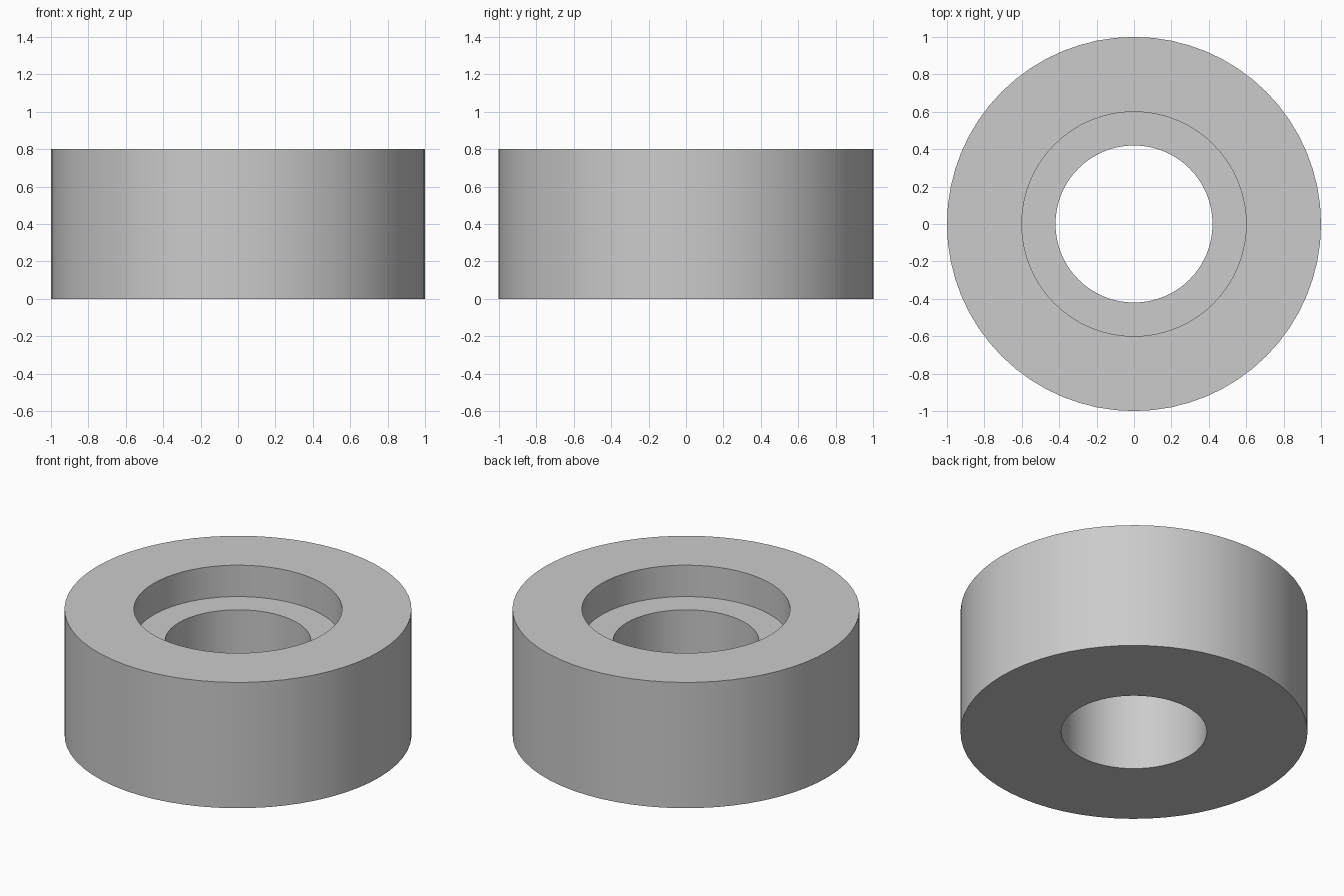
import bpy
import bmesh
from math import pi, radians

cube = bpy.data.objects.get("Cube")
if cube:
    bpy.data.objects.remove(cube, do_unlink=True)

SEGMENTS = 64

# Plain grey material
grey = bpy.data.materials.new("light_grey")
grey.use_nodes = True
colour = (0.6, 0.6, 0.6, 1)
grey.diffuse_color = colour
grey.node_tree.nodes["Principled BSDF"].inputs["Base Color"].default_value = colour

# Cross-section (radius, height): outer wall, top rim, counterbore, ledge, through hole
profile = [(0.42, 0), (1, 0), (1, 0.8), (0.6, 0.8), (0.6, 0.6), (0.42, 0.6)]

# Revolve the section into the counterbored ring
bm = bmesh.new()
points = [bm.verts.new((r, 0, z)) for r, z in profile]
edges = [bm.edges.new((a, b)) for a, b in zip(points, points[1:] + points[:1])]
bmesh.ops.spin(bm, geom=points + edges, cent=(0, 0, 0), axis=(0, 0, 1),
               angle=2 * pi, steps=SEGMENTS, use_merge=False)
bmesh.ops.remove_doubles(bm, verts=bm.verts[:], dist=0.0001)
bmesh.ops.recalc_face_normals(bm, faces=bm.faces[:])
mesh = bpy.data.meshes.new("counterbored_ring")
bm.to_mesh(mesh)
bm.free()
mesh.materials.append(grey)

ring = bpy.data.objects.new("counterbored_ring", mesh)
bpy.context.collection.objects.link(ring)

# Smooth walls with crisp rims
bpy.ops.object.select_all(action="DESELECT")
ring.select_set(True)
bpy.context.view_layer.objects.active = ring
bpy.ops.object.shade_smooth_by_angle(angle=radians(30))
